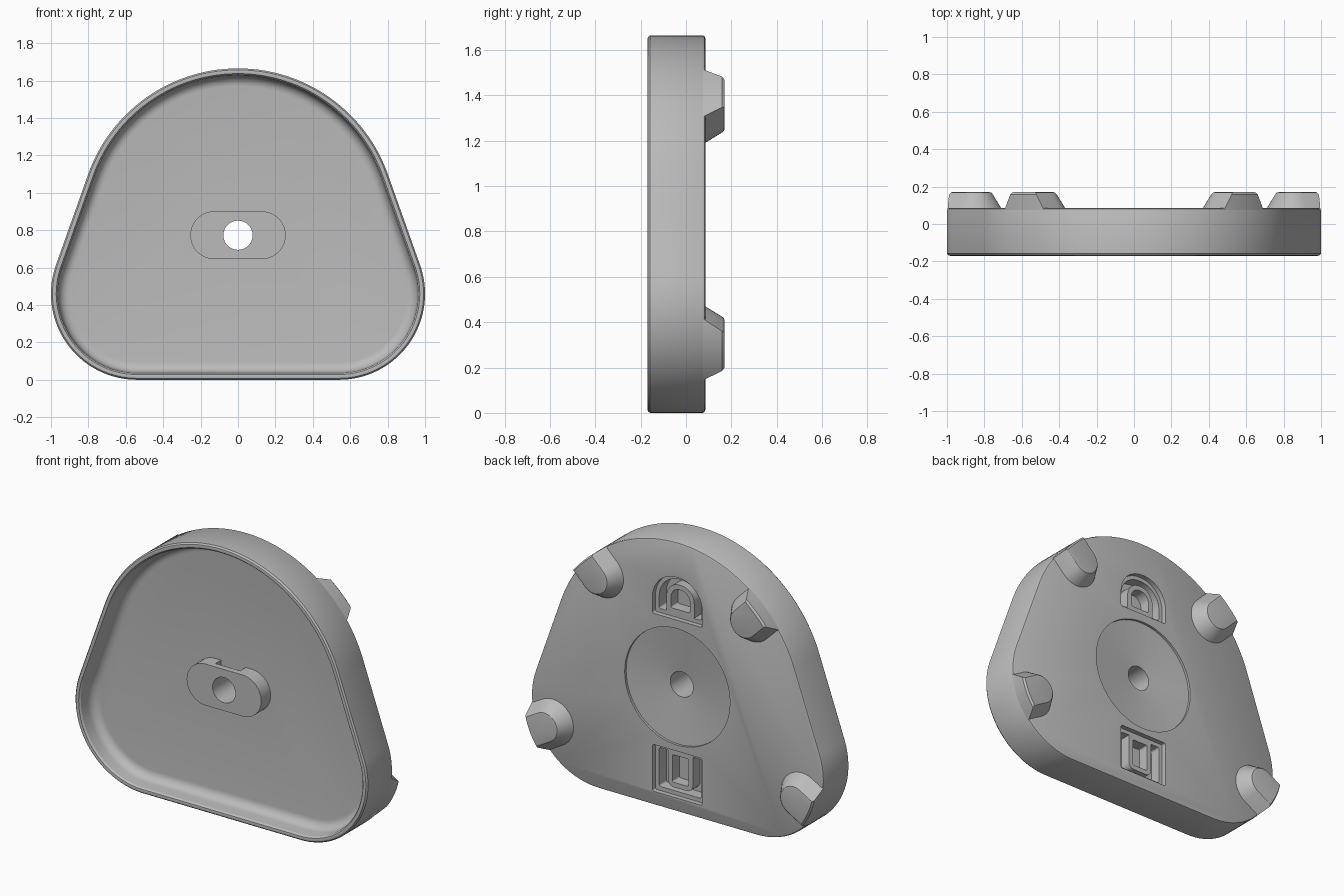
import bpy, bmesh, math
from math import sin, cos, radians
from mathutils import Vector

if "Cube" in bpy.data.objects:
    bpy.data.objects.remove(bpy.data.objects["Cube"])

grey = bpy.data.materials.new("plain grey")
grey.use_nodes = True
grey.diffuse_color = (0.5, 0.5, 0.5, 1)
grey.node_tree.nodes["Principled BSDF"].inputs["Base Color"].default_value = (0.5, 0.5, 0.5, 1)

BACK, FLOOR, FRONT = 0.085, -0.045, -0.17


def arc(cx, cz, r, a0, a1, n):
    return [(cx + r * cos(radians(a0 + (a1 - a0) * i / n)),
             cz + r * sin(radians(a0 + (a1 - a0) * i / n))) for i in range(n + 1)]


def plate_outline(inset=0):
    """Big top arc and two lower corner arcs joined by tangents."""
    low = 0.46 - inset
    return (arc(0, 0.815, 0.85 - inset, 19.5, 160.5, 56)
            + arc(-0.54, 0.46, low, 160.5, 270, 28)
            + arc(0.54, 0.46, low, -90, 19.5, 28))


def circle(r, cz):
    return arc(0, cz, r, 0, 360, 64)[:-1]


def capsule(cx, cz, angle, length, r):
    """Slot shape starting at a centre and running along an angle."""
    ex, ez = cx + length * cos(radians(angle)), cz + length * sin(radians(angle))
    return arc(ex, ez, r, angle - 90, angle + 90, 20) + arc(cx, cz, r, angle + 90, angle + 270, 20)


def arch(w, z0, z1, top, low=0.012):
    """Box outline with separately rounded upper and lower corners."""
    return (arc(w - top, z1 - top, top, 0, 89, 10) + arc(top - w, z1 - top, top, 91, 180, 10)
            + arc(low - w, z0 + low, low, 180, 270, 5) + arc(w - low, z0 + low, low, 270, 360, 5))


def loft(name, rings, closed=False):
    """Skin a list of (outline, y) rings; cap the ends or close into a tube."""
    bm = bmesh.new()
    loops = [[bm.verts.new((x, y, z)) for x, z in pts] for pts, y in rings]
    pairs = list(zip(loops, loops[1:] + loops[:1])) if closed else list(zip(loops, loops[1:]))
    for a, b in pairs:
        for i in range(len(a)):
            j = (i + 1) % len(a)
            bm.faces.new((a[i], a[j], b[j], b[i]))
    if not closed:
        bm.faces.new(loops[0])
        bm.faces.new(loops[-1])
    bmesh.ops.recalc_face_normals(bm, faces=bm.faces)
    mesh = bpy.data.meshes.new(name)
    bm.to_mesh(mesh)
    bm.free()
    mesh.materials.append(grey)
    ob = bpy.data.objects.new(name, mesh)
    bpy.context.collection.objects.link(ob)
    return ob


def activate(ob):
    bpy.ops.object.select_all(action="DESELECT")
    ob.select_set(True)
    bpy.context.view_layer.objects.active = ob


def combine(ob, other, op):
    activate(ob)
    mod = ob.modifiers.new("cut", "BOOLEAN")
    mod.operation, mod.object, mod.solver = op, other, "EXACT"
    bpy.ops.object.modifier_apply(modifier=mod.name)
    bpy.data.objects.remove(other)


def smooth(ob):
    activate(ob)
    bpy.ops.object.shade_smooth_by_angle(angle=radians(32))


# Dished plate: floor, fillet, inner wall, rim, outer wall, back edge
r = 0.055
fillet = [(0.04 + r - r * sin(radians(a)), FLOOR - r + r * cos(radians(a)))
          for a in range(0, 91, 15)]
profile = fillet + [(0.036, FRONT + 0.012), (0.028, FRONT + 0.002), (0.018, FRONT),
                    (0.008, FRONT + 0.002), (0, FRONT + 0.012), (0, BACK - 0.012),
                    (0.004, BACK - 0.004), (0.012, BACK)]
plate = loft("dished_plate", [(plate_outline(i), y) for i, y in profile])

# Slot-shaped boss in the dish, notched on its upper side
boss = loft("boss", [(capsule(-0.127, 0.773, 0, 0.254, 0.128), y) for y in (-0.137, 0)])
notch = loft("notch", [(arch(0.085, 0.87, 0.95, 0.005, 0.005), y) for y in (-0.1, FLOOR)])
combine(boss, notch, "DIFFERENCE")
combine(plate, boss, "UNION")

# Shallow round recess on the back and the centre bore
dish = loft("recess", [(circle(0.36, 0.773), BACK + 0.05), (circle(0.36, 0.773), BACK - 0.015),
                       (circle(0.06, 0.773), BACK - 0.045)])
combine(plate, dish, "DIFFERENCE")
bore = loft("bore", [(circle(0.078, 0.773), y) for y in (-0.4, 0.4)])
combine(plate, bore, "DIFFERENCE")

# Two mounting pockets on the back, each with a stepped lip
pocket_floor = BACK - 0.1
for z0, z1, top in ((1.185, 1.45, 0.165), (0.085, 0.375, 0.012)):
    lip = loft("lip", [(arch(0.17, z0, z1, top), y) for y in (BACK - 0.03, BACK + 0.1)])
    combine(plate, lip, "DIFFERENCE")
    well = loft("well", [(arch(0.145, z0 + 0.025, z1 - 0.025, max(top - 0.025, 0.012)), y)
                         for y in (pocket_floor, BACK + 0.1)])
    combine(plate, well, "DIFFERENCE")
smooth(plate)


def rib(name, w, z0, z1, top, low, wall, height):
    outer = arch(w, z0, z1, top, low)
    inner = arch(w - wall, z0 + wall, z1 - wall, max(top - wall, 0.01), max(low - wall, 0.01))
    base = pocket_floor - 0.005
    smooth(loft(name, [(outer, base), (outer, height), (inner, height), (inner, base)], True))


# Ribs standing in the pockets
rib("upper_pocket_arch_rib", 0.095, 1.205, 1.39, 0.09, 0.012, 0.03, BACK - 0.03)
rib("lower_pocket_loop_rib", 0.085, 0.13, 0.36, 0.012, 0.04, 0.03, BACK - 0.03)

# Tapered feet, trimmed flush with the plate edge
spots = {"upper": (0.51, 1.333, 45), "lower": (0.852, 0.328, -30)}
taper = [(0.148, BACK - 0.01), (0.142, BACK), (0.096, 0.16), (0.088, 0.168), (0.078, 0.17)]
for level, (x, z, angle) in spots.items():
    for side, sign in (("left", 1), ("right", -1)):
        a = angle if sign > 0 else 180 - angle
        foot = loft(level + "_" + side + "_foot",
                    [(capsule(sign * x, z, a, 0.4, rad), y) for rad, y in taper])
        trim = loft("trim", [(plate_outline(0.001), -0.1), (plate_outline(0.001), 0.158),
                             (plate_outline(0.012), 0.172), (plate_outline(0.012), 0.3)])
        combine(foot, trim, "INTERSECT")
        smooth(foot)
